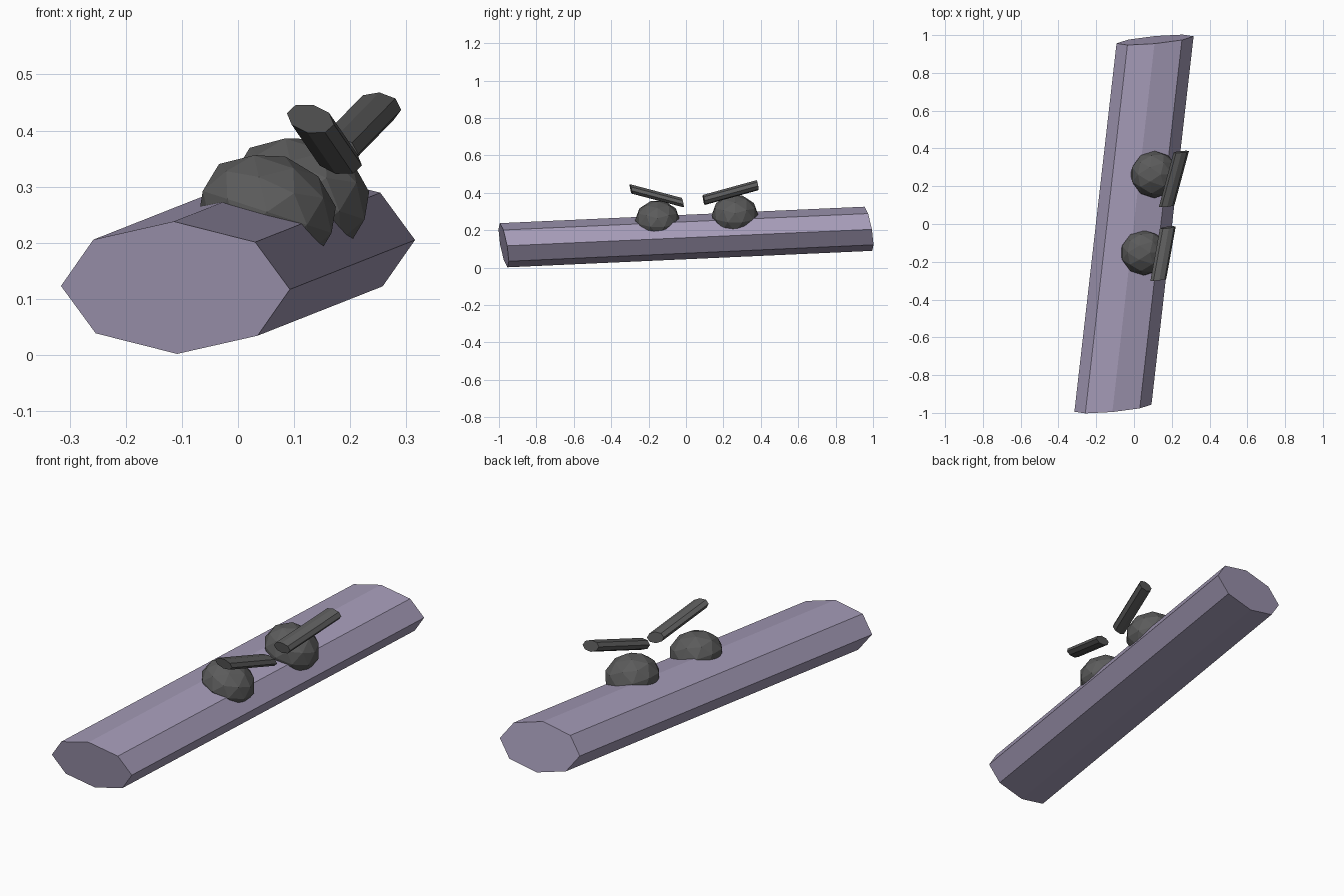
import bpy, bmesh, math
from mathutils import Vector, Matrix

cube = bpy.data.objects.get("Cube")
if cube:
    bpy.data.objects.remove(cube, do_unlink=True)


def material(name, rgb):
    m = bpy.data.materials.new(name)
    m.use_nodes = True
    m.diffuse_color = (*rgb, 1)
    bsdf = m.node_tree.nodes["Principled BSDF"]
    bsdf.inputs["Base Color"].default_value = (*rgb, 1)
    bsdf.inputs["Roughness"].default_value = 0.8
    return m


def add_object(name, bm, mat):
    bmesh.ops.recalc_face_normals(bm, faces=bm.faces[:])
    mesh = bpy.data.meshes.new(name)
    bm.to_mesh(mesh)
    bm.free()
    mesh.materials.append(mat)
    ob = bpy.data.objects.new(name, mesh)
    bpy.context.collection.objects.link(ob)
    return ob


def octagon_bar(name, start, end, side, up, mat):
    """Flattened eight-sided bar; side and up are (x, z) half-axes of its end."""
    bm = bmesh.new()
    rings = []
    for centre in (start, end):
        ring = []
        for i in range(8):
            a = i * math.pi / 4
            dx = side[0] * math.cos(a) + up[0] * math.sin(a)
            dz = side[1] * math.cos(a) + up[1] * math.sin(a)
            # the ends are cut at a slight slant
            ring.append(bm.verts.new(Vector(centre) + Vector((dx, 0.09 * dx - 0.17 * dz, dz))))
        bm.faces.new(ring)
        rings.append(ring)
    for i in range(8):
        j = (i + 1) % 8
        bm.faces.new((rings[0][i], rings[0][j], rings[1][j], rings[1][i]))
    return add_object(name, bm, mat)


def mound(name, centre, radii, mat):
    """Faceted, tilted ball sunk into the beam."""
    bm = bmesh.new()
    bmesh.ops.create_icosphere(
        bm, subdivisions=2, radius=1,
        matrix=Matrix.Translation(centre) @ Matrix.Rotation(math.radians(18), 4, 'Y')
        @ Matrix.Diagonal((*radii, 1)))
    return add_object(name, bm, mat)


lavender = material("dusty lavender", (0.37, 0.325, 0.47))
charcoal = material("charcoal grey", (0.105, 0.105, 0.105))

# long beam
octagon_bar("beam", (-0.1115, -0.975, 0.12), (0.1115, 0.975, 0.208),
            (0.204, -0.003), (-0.003, 0.118), lavender)

# two mounds on top of the beam
mound("front_mound", (0.052, -0.152, 0.255), (0.127, 0.12, 0.104), charcoal)
mound("back_mound", (0.108, 0.262, 0.28), (0.13, 0.125, 0.11), charcoal)

# two raised bars beside the mounds
octagon_bar("front_bar", (0.129, -0.295, 0.421), (0.179, -0.018, 0.348),
            (0.042, -0.010), (0.005, 0.025), charcoal)
octagon_bar("back_bar", (0.173, 0.095, 0.362), (0.250, 0.382, 0.441),
            (0.041, -0.004), (0.002, 0.027), charcoal)
